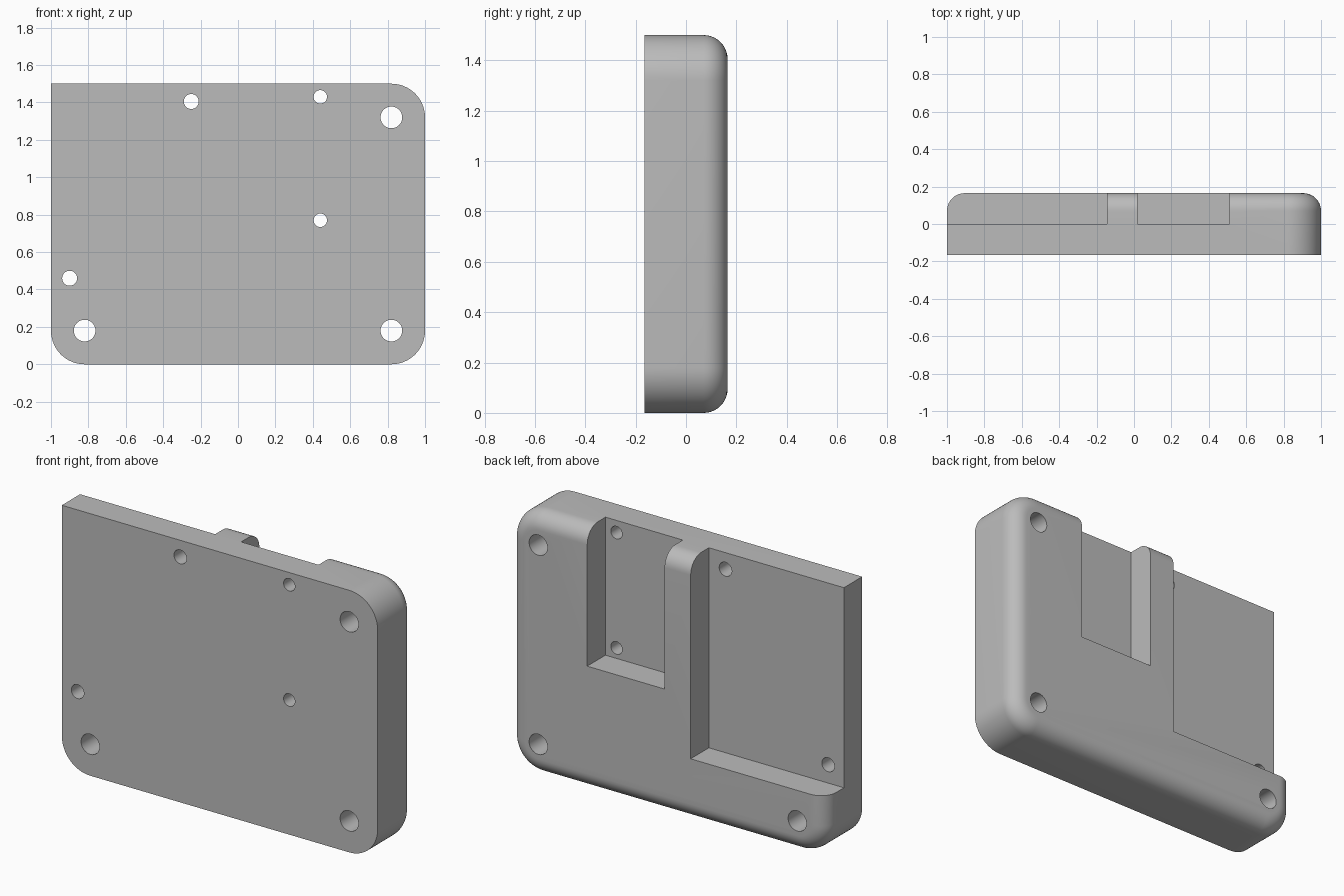
import bpy, bmesh
from math import sin, cos, pi
from mathutils import Vector, Matrix

if "Cube" in bpy.data.objects:
    bpy.data.objects.remove(bpy.data.objects["Cube"], do_unlink=True)

HALF_W, HEIGHT, HALF_D = 1.0, 1.5, 0.165
CORNER, FILLET, STEPS = 0.18, 0.095, 16

grey = bpy.data.materials.new("plain grey")
grey.use_nodes = True
grey.diffuse_color = (0.5, 0.5, 0.5, 1)
grey.node_tree.nodes["Principled BSDF"].inputs["Base Color"].default_value = grey.diffuse_color


def add_object(name, bm):
    bmesh.ops.recalc_face_normals(bm, faces=bm.faces)
    mesh = bpy.data.meshes.new(name)
    bm.to_mesh(mesh)
    bm.free()
    mesh.materials.append(grey)
    obj = bpy.data.objects.new(name, mesh)
    bpy.context.collection.objects.link(obj)
    return obj


def corner_arc(x, z, start):
    return [(x + CORNER * cos(start + pi / 2 * i / STEPS),
             z + CORNER * sin(start + pi / 2 * i / STEPS)) for i in range(STEPS + 1)]


def make_body():
    # Outline with three rounded corners and one square corner
    right, low, high = HALF_W - CORNER, CORNER, HEIGHT - CORNER
    outline = (corner_arc(-right, low, pi) + corner_arc(right, low, 1.5 * pi)
               + corner_arc(right, high, 0) + [(-HALF_W, HEIGHT)])
    bm = bmesh.new()
    face = bm.faces.new([bm.verts.new((x, -HALF_D, z)) for x, z in outline])
    new = bmesh.ops.extrude_face_region(bm, geom=[face])["geom"]
    bmesh.ops.translate(bm, vec=(0, 2 * HALF_D, 0),
                        verts=[g for g in new if isinstance(g, bmesh.types.BMVert)])
    bmesh.ops.recalc_face_normals(bm, faces=bm.faces)
    # Rounded rear rim
    rim = [e for e in bm.edges if all(v.co.y > 0 for v in e.verts)]
    bmesh.ops.bevel(bm, geom=rim, offset=FILLET, offset_type='OFFSET', segments=10,
                    profile=0.5, affect='EDGES', clamp_overlap=False)
    return add_object("mounting_block", bm)


def pocket(x0, x1, z0):
    # Open-topped recess reaching from mid depth out through the back
    low, high = Vector((x0, 0, z0)), Vector((x1, 0.5, 2))
    bm = bmesh.new()
    bmesh.ops.create_cube(bm, size=1, matrix=Matrix.Translation((low + high) / 2)
                          @ Matrix.Diagonal((*(high - low), 1)))
    return add_object("pocket_cutter", bm)


def hole(x, z, radius):
    bm = bmesh.new()
    bmesh.ops.create_cone(bm, cap_ends=True, segments=40, radius1=radius, radius2=radius,
                          depth=1, matrix=Matrix.Translation((x, 0, z))
                          @ Matrix.Rotation(pi / 2, 4, 'X'))
    return add_object("hole_cutter", bm)


body = make_body()
cutters = [pocket(-1.5, -0.145, 0.355), pocket(0.02, 0.51, 0.71)]
# Large corner holes
cutters += [hole(x, z, 0.058) for x, z in ((-0.82, 0.18), (0.82, 0.18), (0.82, 1.32))]
# Small holes in the pocket floors
cutters += [hole(x, z, 0.04) for x, z in ((-0.25, 1.405), (-0.9, 0.46))]
cutters += [hole(0.44, z, 0.036) for z in (0.77, 1.43)]

bpy.ops.object.select_all(action='DESELECT')
body.select_set(True)
bpy.context.view_layer.objects.active = body
for cutter in cutters:
    cut = body.modifiers.new("cut", 'BOOLEAN')
    cut.operation, cut.solver, cut.object = 'DIFFERENCE', 'EXACT', cutter
    bpy.ops.object.modifier_apply(modifier=cut.name)
    bpy.data.objects.remove(cutter, do_unlink=True)

bpy.ops.object.shade_smooth_by_angle(angle=pi / 6)
